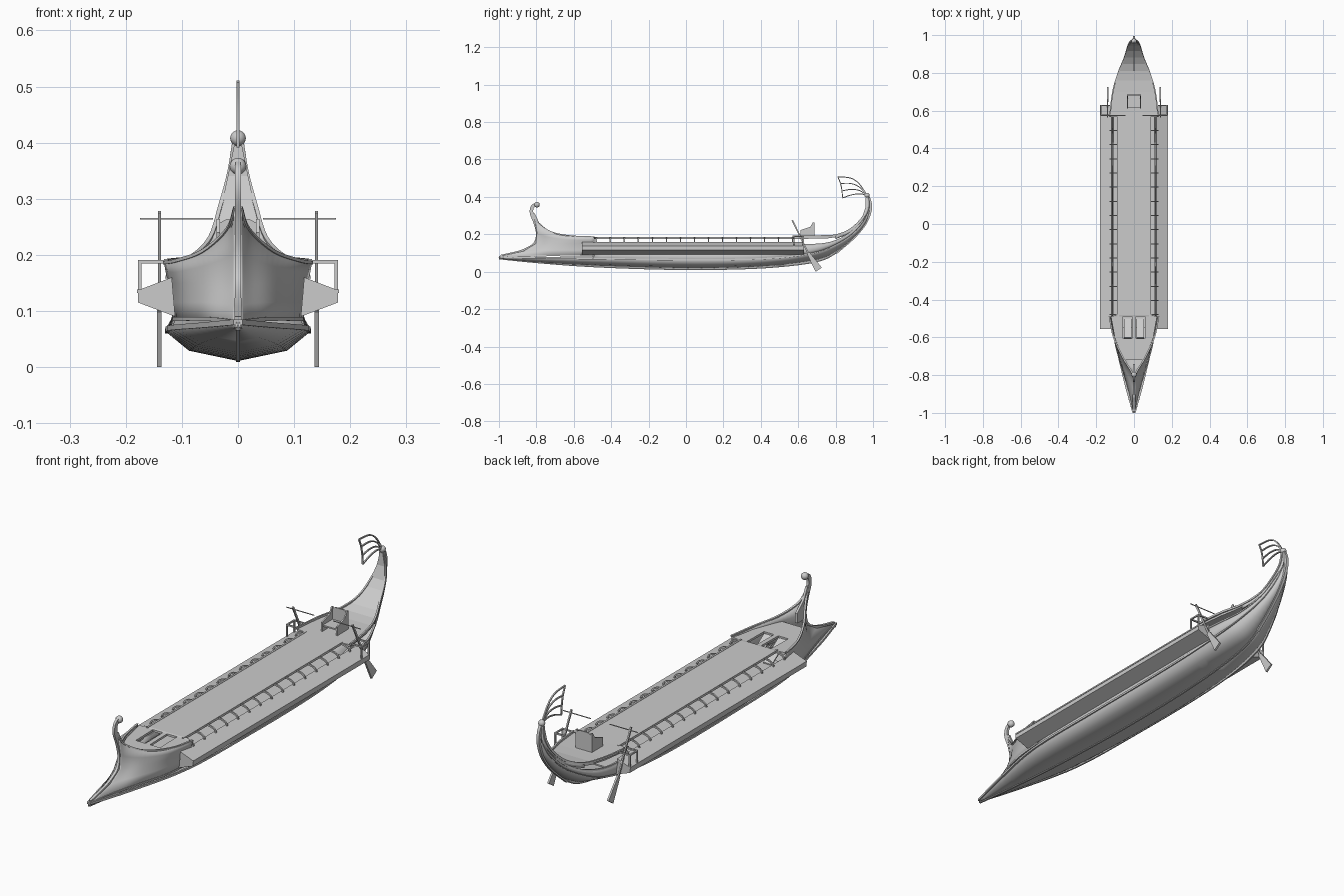
import bpy, bmesh, math
from mathutils import Vector

if "Cube" in bpy.data.objects:
    bpy.data.objects.remove(bpy.data.objects["Cube"])

grey = bpy.data.materials.new("plain_grey")
grey.use_nodes = True
grey.diffuse_color = (0.6, 0.6, 0.6, 1)
grey.node_tree.nodes["Principled BSDF"].inputs["Base Color"].default_value = (0.6, 0.6, 0.6, 1)


def finish(name, verts, faces, mirror=False, thickness=0, smooth=False):
    mesh = bpy.data.meshes.new(name)
    mesh.from_pydata([tuple(v) for v in verts], [], faces)
    bm = bmesh.new()
    bm.from_mesh(mesh)
    bmesh.ops.recalc_face_normals(bm, faces=bm.faces)
    bm.to_mesh(mesh)
    bm.free()
    mesh.materials.append(grey)
    obj = bpy.data.objects.new(name, mesh)
    bpy.context.collection.objects.link(obj)
    if smooth:
        bpy.ops.object.select_all(action='DESELECT')
        obj.select_set(True)
        bpy.context.view_layer.objects.active = obj
        bpy.ops.object.shade_smooth_by_angle(angle=math.radians(35))
    if thickness:
        solid = obj.modifiers.new("thickness", 'SOLIDIFY')
        solid.thickness = thickness
        solid.offset = 0
    if mirror:
        obj.modifiers.new("mirror", 'MIRROR')
    return obj


def spline(points, steps=5):
    """Smooth curve through the given points."""
    pts = [Vector(p) for p in points]
    pts = [pts[0] * 2 - pts[1]] + pts + [pts[-1] * 2 - pts[-2]]
    out = []
    for a, b, c, d in zip(pts, pts[1:], pts[2:], pts[3:]):
        for i in range(steps):
            t = i / steps
            out.append(b + (c - a) * t / 2 + (a * 2 - b * 5 + c * 4 - d) * t * t / 2
                       + (b * 3 - a - c * 3 + d) * t ** 3 / 2)
    return out + [pts[-2]]


def loft(name, rows, mirror=True, thickness=0.004):
    rows = [spline(r) for r in rows]
    n = len(rows[0])
    faces = [(r * n + i, r * n + i + 1, (r + 1) * n + i + 1, (r + 1) * n + i)
             for r in range(len(rows) - 1) for i in range(n - 1)]
    return finish(name, sum(rows, []), faces, mirror, thickness, True)


def sweep(name, points, width, height, mirror=False, taper=1.0, curved=True):
    """Rectangular bar along a path, narrowing to the given fraction."""
    path = spline(points) if curved else [Vector(p) for p in points]
    last = len(path) - 1
    verts, faces = [], []
    for i, p in enumerate(path):
        along = (path[min(i + 1, last)] - path[max(i - 1, 0)]).normalized()
        up = Vector((1, 0, 0)).cross(along).normalized()
        side = along.cross(up)
        s = (1 + (taper - 1) * i / last) / 2
        for a, b in ((-1, -1), (1, -1), (1, 1), (-1, 1)):
            verts.append(p + side * a * width * s + up * b * height * s)
    for i in range(last):
        for k in range(4):
            m = (k + 1) % 4
            faces.append((i * 4 + k, i * 4 + m, i * 4 + 4 + m, i * 4 + 4 + k))
    end = last * 4
    faces += [(3, 2, 1, 0), (end, end + 1, end + 2, end + 3)]
    return finish(name, verts, faces, mirror, smooth=curved)


def prism(name, outline, lo, hi, axis='y', mirror=False):
    """Extrude an outline along y (points are x, z) or along x (points are y, z)."""
    n = len(outline)
    verts = [(a, e, b) if axis == 'y' else (e, a, b) for e in (lo, hi) for a, b in outline]
    faces = [tuple(range(n)), tuple(range(n, n * 2))]
    faces += [(i, (i + 1) % n, n + (i + 1) % n, n + i) for i in range(n)]
    return finish(name, verts, faces, mirror)


def box(name, x, y, z, mirror=False):
    outline = [(x[0], z[0]), (x[1], z[0]), (x[1], z[1]), (x[0], z[1])]
    return prism(name, outline, y[0], y[1], 'y', mirror)


def ball(name, centre, radius):
    bm = bmesh.new()
    bmesh.ops.create_uvsphere(bm, u_segments=16, v_segments=10, radius=radius)
    verts = [v.co + Vector(centre) for v in bm.verts]
    faces = [tuple(v.index for v in f.verts) for f in bm.faces]
    bm.free()
    return finish(name, verts, faces, smooth=True)


# Lower hull, from ram tip to sternpost
keel = [(0, -1, .07), (0, -.8, .05), (0, -.5, .028), (0, -.1, .014), (0, .25, .015), (0, .5, .028),
        (0, .7, .055), (0, .8, .1), (0, .9, .185), (0, .96, .26), (0, .985, .33)]
bilge = [(.003, -1, .074), (.03, -.8, .058), (.07, -.5, .042), (.085, -.1, .032), (.085, .25, .033),
         (.075, .5, .047), (.055, .69, .078), (.04, .79, .117), (.024, .895, .19),
         (.012, .955, .263), (.004, .982, .33)]
wale = [(.004, -1, .08), (.058, -.8, .075), (.118, -.5, .07), (.126, -.1, .065), (.126, .25, .065),
        (.12, .5, .075), (.105, .68, .1), (.08, .78, .135), (.045, .88, .195),
        (.022, .945, .265), (.007, .975, .33)]
loft("lower_hull", [keel, bilge, wale])
sweep("lower_wale", wale, .008, .01, True, .5)
sweep("keel_beam", keel, .008, .008)

# Upper hull sides behind the bow
ledge = [(.113, -.5, .088), (.114, -.1, .088), (.114, .25, .088), (.114, .5, .095), (.108, .68, .115),
         (.082, .785, .145), (.048, .88, .2), (.026, .945, .268), (.008, .975, .332)]
sheer = [(.12, -.5, .15), (.12, -.1, .158), (.12, .25, .158), (.122, .5, .15), (.115, .68, .145),
         (.084, .79, .162), (.05, .88, .21), (.028, .945, .275), (.009, .975, .335)]
loft("upper_hull", [wale[2:], ledge, sheer])
sweep("upper_wale", sheer[3:], .008, .008, True, .6)

# Bow sides, sweeping in to the stem
bow_bottom = [(.004, -1, .08), (.03, -.88, .084), (.064, -.76, .086), (.1, -.63, .086), (.114, -.49, .086)]
bow_low = [(.004, -.87, .108), (.022, -.82, .112), (.06, -.74, .115), (.095, -.63, .115), (.116, -.49, .115)]
bow_mid = [(.004, -.802, .15), (.022, -.775, .15), (.06, -.72, .15), (.1, -.62, .15), (.122, -.49, .15)]
bow_high = [(.004, -.796, .21), (.02, -.77, .195), (.06, -.71, .18), (.104, -.61, .17), (.127, -.49, .17)]
bow_top = [(.004, -.81, .285), (.018, -.775, .245), (.06, -.705, .207), (.107, -.6, .19), (.13, -.49, .186)]
loft("bow_sides", [bow_bottom, bow_low, bow_mid, bow_high, bow_top])
sweep("bow_rail", bow_top, .008, .006, True)
sweep("ram_wale", bow_bottom, .006, .007, True)

# Stem post with its forward curl
sweep("stem_post", [(0, -.99, .079), (0, -.88, .106), (0, -.81, .145), (0, -.792, .2), (0, -.805, .26),
                    (0, -.825, .31), (0, -.822, .345), (0, -.8, .362)], .012, .022, taper=.8)
ball("stem_knob", (0, -.797, .358), .015)
prism("stem_knee", [(-.79, .18), (-.80, .25), (-.825, .31), (-.808, .31), (-.785, .262), (-.74, .222), (-.74, .18)],
      -.005, .005, 'x')

# Deck, curving up into the stern
stations = [(-.72, .056, .176), (-.6, .102, .176), (-.49, .122, .178), (-.48, .086, .18), (.57, .086, .18),
            (.575, .126, .18), (.7, .11, .181), (.76, .096, .183), (.81, .08, .19), (.85, .063, .204),
            (.885, .049, .226), (.92, .038, .256), (.945, .029, .288), (.963, .018, .34), (.965, .007, .395)]
verts = [(s * w, y, z) for y, w, z in stations for s in (-1, 1)]
faces = [(i, i + 1, i + 3, i + 2) for i in range(0, len(verts) - 2, 2)]
deck = finish("deck", verts, faces, thickness=.009)

# Two fore hatches with sloping ladders
for side, lo in (("left", .01), ("right", -.057)):
    cutter = box("hatch_cutter_" + side, (lo, lo + .047), (-.605, -.49), (.15, .2))
    cutter.hide_render = True
    cutter.hide_viewport = True
    cutter.display_type = 'WIRE'
    cut = deck.modifiers.new("hatch_" + side, 'BOOLEAN')
    cut.operation = 'DIFFERENCE'
    cut.object = cutter
prism("hatch_ladder", [(-.6, .176), (-.5, .11), (-.5, .105), (-.605, .17)], .014, .053, 'x', True)

# Rowers' floor below the deck
box("inner_floor", (-.108, .108), (-.55, .62), (.098, .104))

# Stern rail and sternpost
sweep("stern_rail", [(.128, .57, .188), (.112, .7, .19), (.083, .8, .195), (.05, .88, .228),
                     (.031, .942, .288), (.016, .968, .345), (.007, .968, .4)], .007, .009, True)
loft("stern_cheeks", [[(.082, .8, .175), (.05, .88, .21), (.028, .945, .275), (.009, .978, .335), (.005, .978, .4)],
                      [(.083, .8, .192), (.05, .88, .226), (.031, .942, .286), (.016, .968, .345), (.007, .967, .4)]])
sweep("stern_post", [(0, .8, .1), (0, .9, .187), (0, .96, .262), (0, .986, .33), (0, .984, .375), (0, .969, .408)],
      .013, .016, taper=.9)
ball("stern_knob", (0, .968, .408), .014)

# Fan ornament above the stern
tips = [(.812, .508), (.826, .472), (.834, .432), (.837, .394)]
for i, (y, z) in enumerate(tips):
    sweep("fan_rib_%d" % (i + 1), [(0, .968, .41), (0, .925, .4 + (z - .36) * .48), (0, .88, z * .8 + .094), (0, y, z)],
          .006, .005)
sweep("fan_edge", [(0, y, z) for y, z in tips], .006, .005)

# Outriggers along both sides
prism("outrigger", [(.112, .09), (.178, .115), (.178, .137), (.118, .16)], -.555, .63, 'y', True)
box("outrigger_rim", (.172, .18), (-.555, .63), (.132, .138), True)

# Curved brackets between deck edge and hull side
arc = [math.radians(a) for a in range(0, 91, 15)]
outer = [(.084 + .046 * math.cos(a), .158 + .026 * math.sin(a)) for a in arc]
inner = [(.084 + .04 * math.cos(a), .158 + .019 * math.sin(a)) for a in reversed(arc)]
for i in range(15):
    y = -.48 + i * .075
    prism("deck_bracket_%d" % (i + 1), outer + inner, y - .003, y + .003, 'y', True)
box("deck_edge_beam", (.08, .088), (-.49, .575), (.176, .186), True)

# Frames that carry the steering oars
for i, y in enumerate((.578, .627)):
    box("oar_frame_post_%d" % (i + 1), (.172, .178), (y - .003, y + .003), (.13, .191), True)
    box("oar_frame_beam_%d" % (i + 1), (.122, .178), (y - .003, y + .003), (.185, .191), True)
box("oar_frame_side", (.172, .178), (.578, .627), (.185, .191), True)

# Steering oars with tillers
sweep("steering_oar_shaft", [(.14, .568, .276), (.14, .672, .06)], .006, .008, True, curved=False)
prism("steering_oar_blade", [(.645, .098), (.66, .104), (.726, .022), (.693, 0)], .136, .144, 'x', True)
box("tiller", (.045, .175), (.573, .576), (.263, .266), True)

# Helmsman's chair
box("chair_seat", (-.036, .036), (.615, .685), (.205, .211))
prism("chair_side", [(.612, .18), (.612, .222), (.64, .232), (.665, .24), (.678, .264), (.686, .264), (.686, .18)],
      .032, .038, 'x', True)
prism("chair_back", [(-.036, .18), (.036, .18), (.036, .255), (.02, .264), (-.02, .264), (-.036, .255)], .68, .686)
